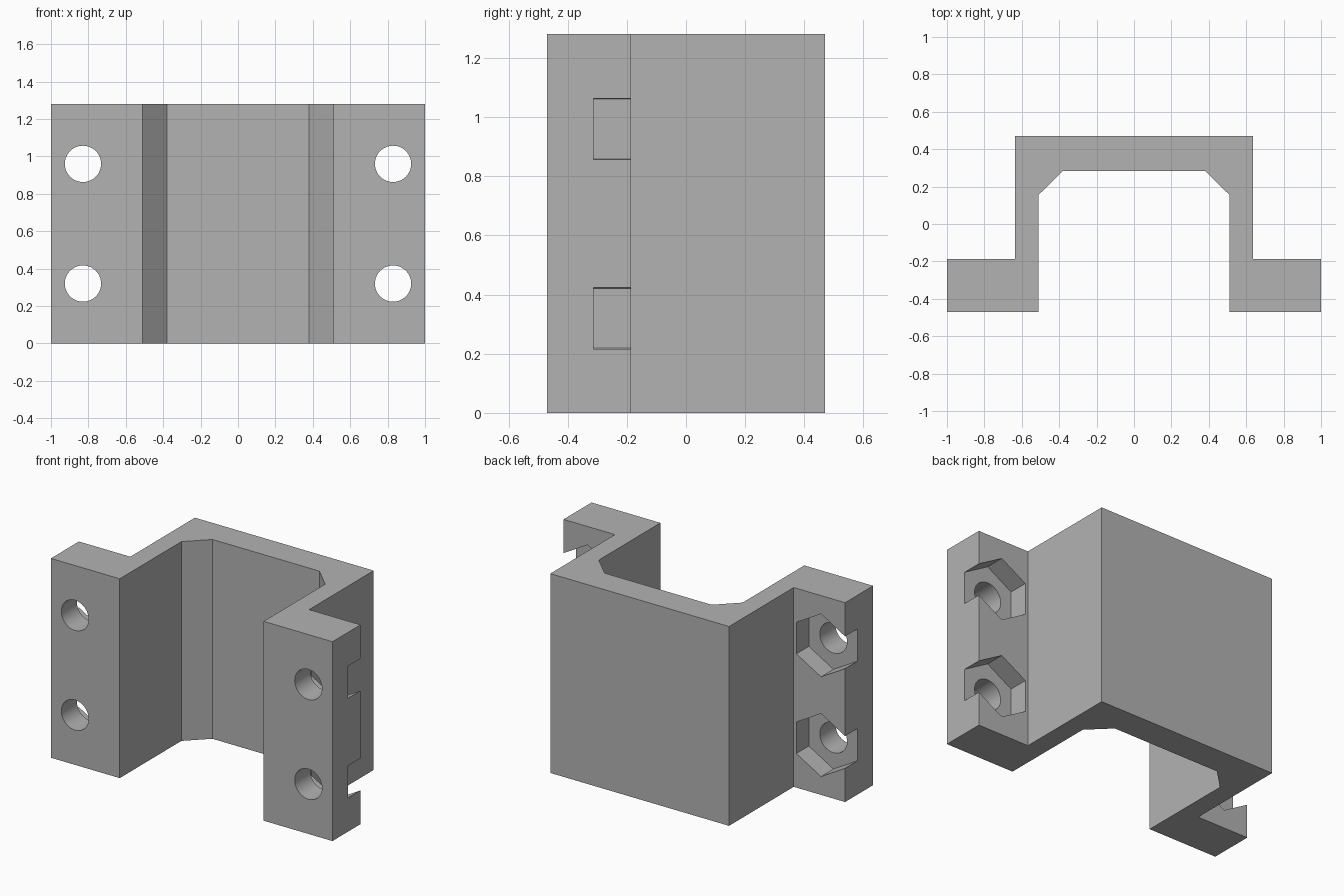
import bpy
import bmesh
from math import pi

cube = bpy.data.objects.get("Cube")
if cube:
    bpy.data.objects.remove(cube, do_unlink=True)

HEIGHT = 1.28
FRONT, BACK = -0.47, 0.47
WING_BACK = -0.186
POCKET_FLOOR = -0.312
HOLE_X = 0.829
HOLE_RADIUS = 0.097
NUT_RADIUS = 0.202

grey = bpy.data.materials.new("plain grey")
grey.use_nodes = True
colour = (0.45, 0.45, 0.45, 1)
grey.diffuse_color = colour
grey.node_tree.nodes["Principled BSDF"].inputs["Base Color"].default_value = colour

# Bracket body: half outline, mirrored and extruded upward
half = [(0.38, 0.283), (0.511, 0.155), (0.511, FRONT), (1, FRONT),
        (1, WING_BACK), (0.635, WING_BACK), (0.635, BACK)]
outline = half + [(-x, y) for x, y in reversed(half)]
bm = bmesh.new()
base = bm.faces.new([bm.verts.new((x, y, 0)) for x, y in outline])
extruded = bmesh.ops.extrude_face_region(bm, geom=[base])["geom"]
top_verts = [v for v in extruded if isinstance(v, bmesh.types.BMVert)]
bmesh.ops.translate(bm, verts=top_verts, vec=(0, 0, HEIGHT))
bmesh.ops.recalc_face_normals(bm, faces=bm.faces)
mesh = bpy.data.meshes.new("mounting_bracket")
bm.to_mesh(mesh)
bm.free()
mesh.materials.append(grey)
bracket = bpy.data.objects.new("mounting_bracket", mesh)
bpy.context.collection.objects.link(bracket)


def cut(sides, radius, x, y_start, y_end, z):
    """Cut a prism running front to back out of the bracket."""
    bpy.ops.mesh.primitive_cylinder_add(
        vertices=sides, radius=radius, depth=y_end - y_start,
        location=(x, (y_start + y_end) / 2, z), rotation=(pi / 2, 0, 0))
    cutter = bpy.context.object
    cutter.hide_render = True
    cutter.data.materials.append(grey)
    mod = bracket.modifiers.new("cut", "BOOLEAN")
    mod.operation = "DIFFERENCE"
    mod.solver = "EXACT"
    mod.object = cutter
    bpy.context.view_layer.objects.active = bracket
    bpy.ops.object.modifier_apply(modifier=mod.name)
    bpy.data.objects.remove(cutter, do_unlink=True)


# Bolt holes and hexagonal nut pockets, open to the outer sides
for side in (-1, 1):
    for z in (HEIGHT / 4, HEIGHT * 3 / 4):
        cut(48, HOLE_RADIUS, side * HOLE_X, FRONT - 0.1, WING_BACK + 0.1, z)
        cut(6, NUT_RADIUS, side * HOLE_X, POCKET_FLOOR, WING_BACK + 0.1, z)

bpy.ops.object.select_all(action="DESELECT")
bracket.select_set(True)
bpy.context.view_layer.objects.active = bracket
bpy.ops.object.shade_smooth_by_angle(angle=pi / 9)
